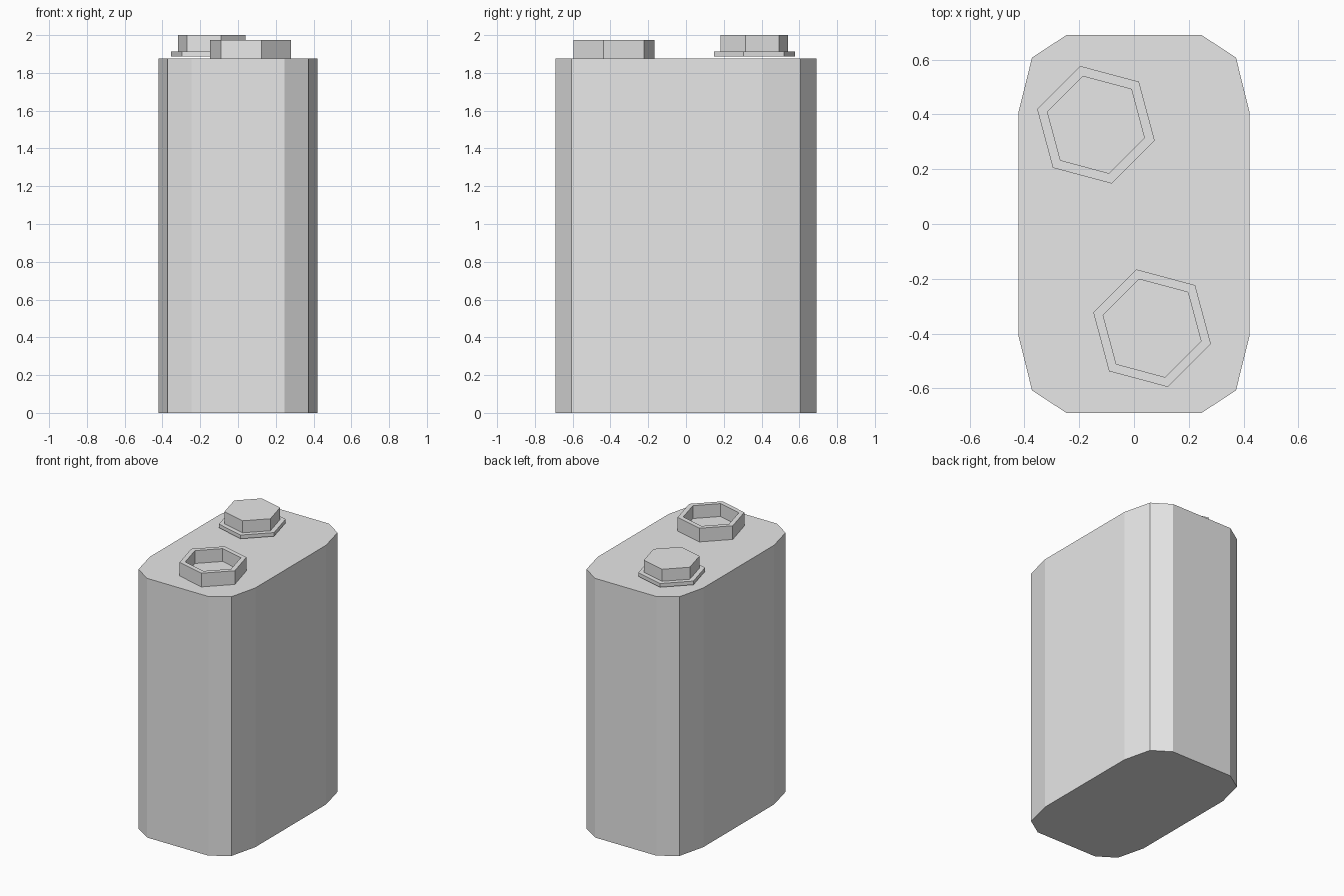
import bpy
import bmesh
from math import cos, sin, pi, radians

cube = bpy.data.objects.get("Cube")
if cube:
    bpy.data.objects.remove(cube, do_unlink=True)

grey = bpy.data.materials.new("light grey")
grey.use_nodes = True
grey.diffuse_color = (0.8, 0.8, 0.8, 1)
grey.node_tree.nodes["Principled BSDF"].inputs["Base Color"].default_value = (0.8, 0.8, 0.8, 1)

BODY_TOP = 1.876
TURN = radians(-15)
OUTER, INNER = 0.222, 0.185


def hexagon(centre, radius):
    cx, cy = centre
    return [(cx + radius * cos(TURN + i * pi / 3),
             cy + radius * sin(TURN + i * pi / 3)) for i in range(6)]


def loop_at(bm, outline, z):
    return [bm.verts.new((x, y, z)) for x, y in outline]


def lofted(name, sections):
    """Join stacked outlines with side walls and cap both ends."""
    bm = bmesh.new()
    loops = [loop_at(bm, outline, z) for outline, z in sections]
    n = len(loops[0])
    for low, high in zip(loops, loops[1:]):
        for i in range(n):
            j = (i + 1) % n
            bm.faces.new((low[i], low[j], high[j], high[i]))
    bm.faces.new(loops[0][::-1])
    bm.faces.new(loops[-1])
    bmesh.ops.recalc_face_normals(bm, faces=bm.faces)
    mesh = bpy.data.meshes.new(name)
    bm.to_mesh(mesh)
    bm.free()
    mesh.materials.append(grey)
    obj = bpy.data.objects.new(name, mesh)
    bpy.context.collection.objects.link(obj)
    return obj


# Body: one chamfered corner mirrored round to a twelve-sided outline
corner = [(0.422, 0.405), (0.372, 0.607), (0.245, 0.69)]
right_half = [(x, -y) for x, y in corner[::-1]] + corner
outline = right_half + [(-x, -y) for x, y in right_half]
lofted("battery_body", [(outline, 0), (outline, BODY_TOP)])

# Snap stud: thin flange just above the body with a narrower solid cap
stud = (-0.139, 0.362)
wide, narrow = hexagon(stud, OUTER), hexagon(stud, INNER)
lofted("snap_stud", [(wide, 1.886), (wide, 1.913), (narrow, 1.913), (narrow, 2.0)])

# Snap socket: hexagonal cup with a recessed floor
socket = (0.066, -0.38)
wide, narrow = hexagon(socket, OUTER), hexagon(socket, INNER)
lofted("snap_socket", [(wide, BODY_TOP), (wide, 1.975), (narrow, 1.975), (narrow, 1.882)])
